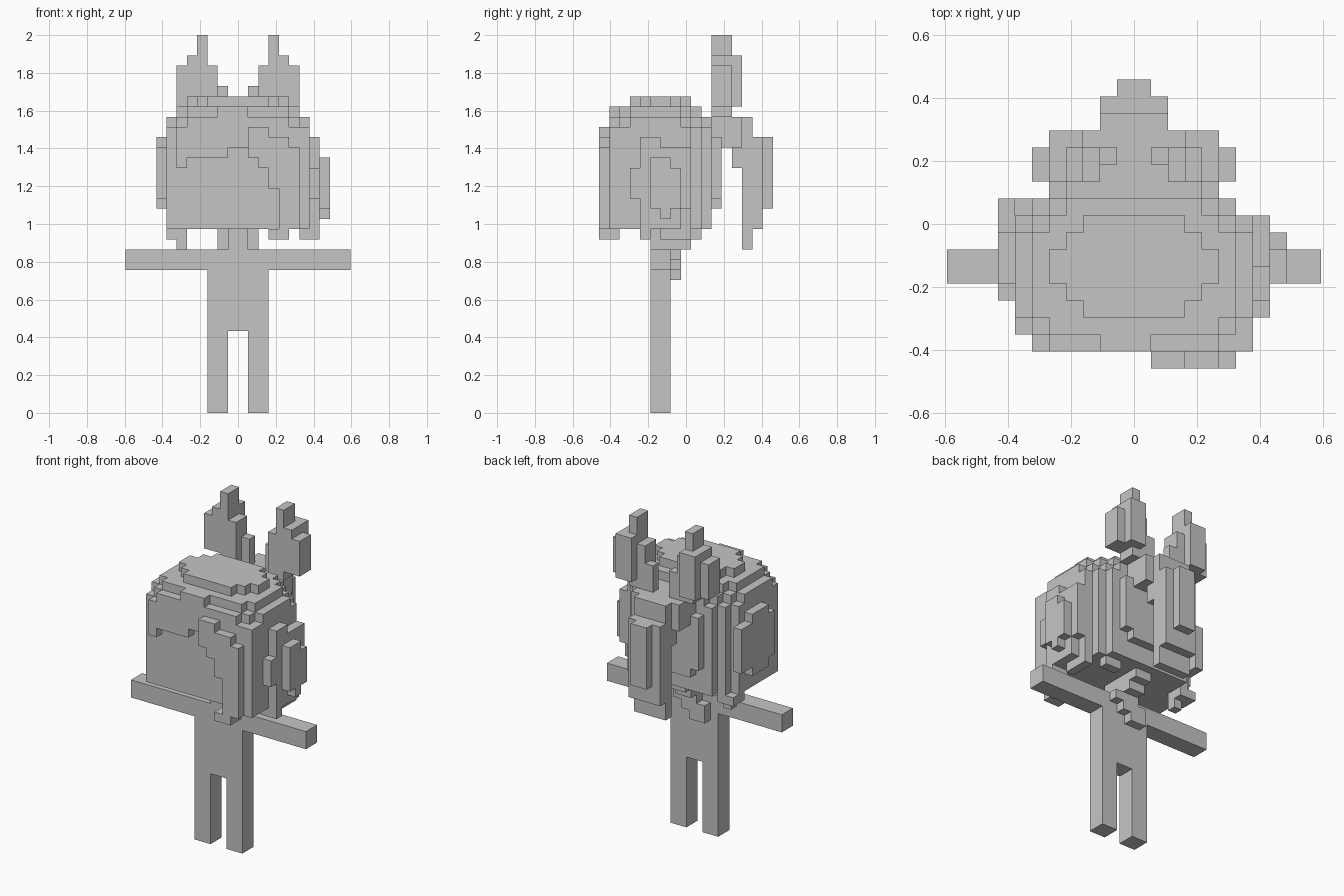
import bpy, bmesh
from mathutils import Vector

if "Cube" in bpy.data.objects:
    bpy.data.objects.remove(bpy.data.objects["Cube"])

U = 2 / 37  # edge of one cube

grey = bpy.data.materials.new("plain_grey")
grey.diffuse_color = (0.56, 0.56, 0.56, 1)
grey.use_nodes = True
grey.node_tree.nodes["Principled BSDF"].inputs["Base Color"].default_value = grey.diffuse_color

parts, used = {}, set()


def add(name, cells):
    """Claim the cells that no earlier part has taken."""
    parts.setdefault(name, set()).update(set(cells) - used)
    used.update(cells)


def box(x0, x1, y0, y1, z0, z1):
    return {(x, y, z) for x in range(x0, x1) for y in range(y0, y1) for z in range(z0, z1)}


def slab(hx, y0, y1, z0, z1, front, back):
    """Box centred on x with stepped corners at the front and back."""
    return {(x, y, z) for x, y, z in box(-hx, hx, y0, y1, z0, z1)
            if min(x + hx, hx - 1 - x) + y - y0 >= front
            and min(x + hx, hx - 1 - x) + y1 - 1 - y >= back}


def both(*b):
    """Box and its mirror image in x."""
    return box(*b) | box(-b[1], -b[0], *b[2:])


# Body
add("legs", both(1, 3, -4, -2, 0, 8))
add("torso", box(-3, 3, -4, -2, 8, 14))
add("arms", box(-11, 11, -4, -2, 14, 16))
add("neck", box(-1, 1, -4, -2, 16, 18))

# Head and stepped crown
add("head", slab(7, -7, 1, 18, 26, 0, 1))
for s in [(7, -7, 2, 26, 28, 0, 2), (7, -7, 2, 28, 29, 1, 3),
          (6, -7, 1, 29, 30, 1, 2), (5, -6, 0, 30, 31, 2, 2)]:
    add("crown", slab(*s))

# Fringe, with a stepped upper and lower edge
for x in range(-6, 7):
    low = 24 if x == -6 else 25 if x < -1 else 26
    high = 30 if -2 <= x < 1 else 29 if -5 <= x < 5 else 28
    add("fringe", box(x, x + 1, -8, -7, low, high))

# Swept lock on the front right
for x, low, high in [(1, 25, 28), (2, 24, 28), (3, 22, 27), (4, 17, 27), (5, 18, 26)]:
    add("front_lock", box(x, x + 1, -9, -7, low, high))
add("front_lock", box(3, 4, -9, -7, 17, 18) | box(6, 7, -8, -7, 18, 27))

# Back hair, stepping inward
add("back_hair", slab(7, -2, 2, 20, 26, 0, 2) | slab(6, -2, 2, 18, 20, 0, 1))
add("back_hair", box(-4, 4, 2, 3, 21, 27) | box(-3, 3, 2, 3, 20, 28))

# Side locks
add("right_lock", box(7, 8, -5, -3, 20, 27) | box(7, 8, -3, 0, 20, 26) | box(7, 8, -6, -5, 21, 24))
add("right_lock", box(7, 8, -4, -1, 18, 20) | box(7, 8, -5, -4, 17, 20))
add("right_lock", box(8, 9, -4, -2, 20, 25) | box(8, 9, -2, -1, 20, 24) | box(8, 9, -3, -2, 19, 20))
add("left_lock", box(-8, -7, -5, 1, 21, 26) | box(-8, -7, -4, -1, 20, 27))

# Ragged hair ends below the head
add("hair_ends", box(6, 7, -5, -4, 17, 18) | box(6, 7, -3, 0, 17, 18) | box(3, 5, 0, 1, 17, 18))
add("hair_ends", box(-7, -5, -1, 1, 17, 18) | box(-6, -5, -1, 0, 16, 17))
add("hair_ends", box(-1, 1, 0, 1, 17, 18) | box(-1, 1, -2, 0, 16, 18))
for x, low, high in [(1, 15, 16), (0, 14, 16), (-1, 13, 16), (-2, 13, 15)]:
    add("nape_lock", box(x, x + 1, -2, -1, low, high))

# Ponytail
add("ponytail", box(-3, 3, 2, 5, 26, 29) | box(-2, 2, 4, 6, 24, 29) | box(-2, 2, 5, 6, 16, 28))
add("ponytail", box(-2, 2, 6, 7, 18, 27) | box(-1, 1, 7, 8, 20, 27))

# Tall pointed ears
add("ears", both(3, 4, 2, 4, 29, 37) | both(3, 5, 2, 5, 30, 35))
add("ears", both(2, 3, 2, 4, 28, 34) | both(1, 2, 3, 4, 28, 32) | both(5, 6, 2, 4, 30, 34))

# Corner order for the square on each of the six sides of a cube
SQUARE = [(0, 0), (1, 0), (1, 1), (0, 1)]


def build(name, cells):
    """Make the outer skin of a part and merge its flat areas."""
    bm = bmesh.new()
    verts = {}
    for c in cells:
        for axis in range(3):
            for side in (0, 1):
                n = list(c)
                n[axis] += 2 * side - 1
                if tuple(n) in used:
                    continue
                face = []
                for a, b in (SQUARE if side else SQUARE[::-1]):
                    p = list(c)
                    p[axis] += side
                    p[(axis + 1) % 3] += a
                    p[(axis + 2) % 3] += b
                    p = tuple(p)
                    if p not in verts:
                        verts[p] = bm.verts.new(Vector((p[0], p[1] + 0.5, p[2])) * U)
                    face.append(verts[p])
                bm.faces.new(face)
    bmesh.ops.dissolve_limit(bm, angle_limit=0.01, verts=bm.verts[:], edges=bm.edges[:])
    mesh = bpy.data.meshes.new(name)
    bm.to_mesh(mesh)
    bm.free()
    mesh.materials.append(grey)
    bpy.context.collection.objects.link(bpy.data.objects.new(name, mesh))


for part, cells in parts.items():
    build(part, cells)
